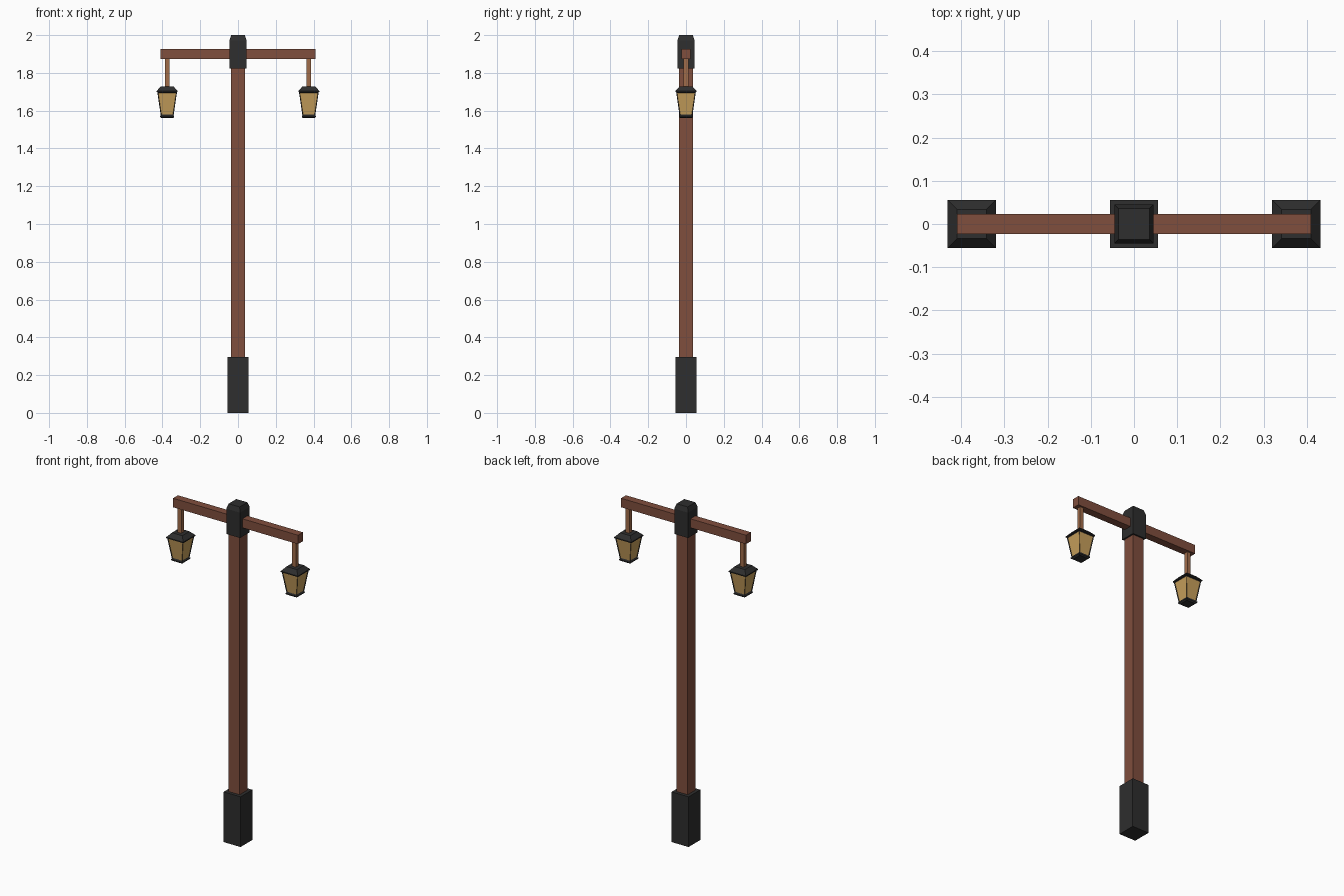
import bpy, bmesh

if "Cube" in bpy.data.objects:
    bpy.data.objects.remove(bpy.data.objects["Cube"])


def material(name, rgb):
    m = bpy.data.materials.new(name)
    lin = [((c / 255 + 0.055) / 1.055) ** 2.4 for c in rgb]
    m.diffuse_color = (*lin, 1)
    m.use_nodes = True
    m.node_tree.nodes["Principled BSDF"].inputs["Base Color"].default_value = m.diffuse_color
    return m


WOOD = material("brown_wood", (128, 78, 61))
IRON = material("black_iron", (46, 46, 46))
ROD = material("copper_brown", (160, 108, 74))
GLASS = material("amber_glass", (200, 160, 92))


def finish(name, bm, mats):
    bmesh.ops.recalc_face_normals(bm, faces=bm.faces)
    me = bpy.data.meshes.new(name)
    bm.to_mesh(me)
    bm.free()
    for m in mats:
        me.materials.append(m)
    ob = bpy.data.objects.new(name, me)
    bpy.context.collection.objects.link(ob)
    return ob


def stack(name, rings, mats, x=0, glass_ring=None):
    """Closed square column through (half width, z) rings."""
    bm = bmesh.new()
    loops = [[bm.verts.new((x + sx * h, sy * h, z))
              for sx, sy in ((-1, -1), (1, -1), (1, 1), (-1, 1))] for h, z in rings]
    panes = []
    for r, (a, b) in enumerate(zip(loops, loops[1:])):
        for i in range(4):
            j = (i + 1) % 4
            f = bm.faces.new((a[i], a[j], b[j], b[i]))
            if r == glass_ring:
                panes.append(f)
    bm.faces.new(loops[0][::-1])
    bm.faces.new(loops[-1])
    bmesh.ops.recalc_face_normals(bm, faces=bm.faces)
    # Glass panes: inset, slightly recessed side faces
    if panes:
        bmesh.ops.inset_individual(bm, faces=panes, thickness=0.006, depth=-0.003)
        for f in panes:
            f.material_index = 1
    return finish(name, bm, mats)


# Post
stack("base_sleeve", [(0.055, 0), (0.055, 0.297)], [IRON])
stack("post", [(0.036, 0.28), (0.036, 1.84)], [WOOD])
stack("post_cap", [(0.045, 1.822), (0.045, 1.972), (0.036, 2.0)], [IRON])

# Cross arm
bm = bmesh.new()
bmesh.ops.create_cube(bm, size=1)
bmesh.ops.scale(bm, vec=(0.818, 0.046, 0.053), verts=bm.verts)
bmesh.ops.translate(bm, vec=(0, 0, 1.901), verts=bm.verts)
finish("cross_arm", bm, [WOOD])

# Hanging lanterns, one at each end of the arm
for side, x in (("left", -0.375), ("right", 0.375)):
    stack(side + "_hanger", [(0.012, 1.715), (0.012, 1.88)], [ROD], x)
    stack(side + "_lantern",
          [(0.029, 1.56), (0.037, 1.566), (0.037, 1.572), (0.034, 1.574),
           (0.052, 1.698), (0.056, 1.698), (0.056, 1.704), (0.034, 1.728)],
          [IRON, GLASS], x, glass_ring=3)
